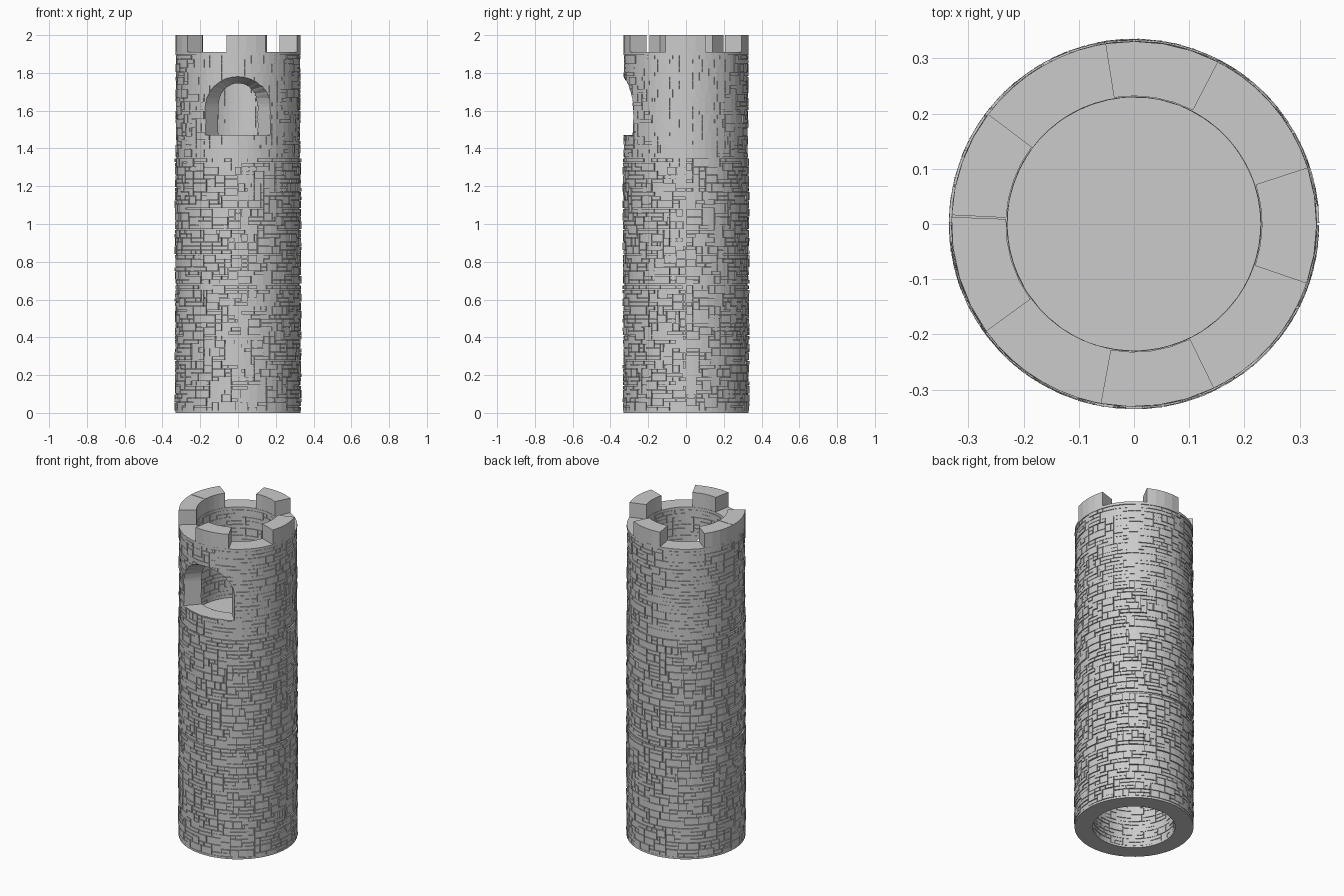
import bpy, bmesh, random
from math import sin, cos, pi, radians, sqrt

if "Cube" in bpy.data.objects:
    bpy.data.objects.remove(bpy.data.objects["Cube"])

random.seed(7)
COLS = 120                      # angular cells around the tower
STEP = 2 * pi / COLS


def finish(bm, name):
    bmesh.ops.recalc_face_normals(bm, faces=bm.faces[:])
    me = bpy.data.meshes.new(name)
    bm.to_mesh(me)
    bm.free()
    ob = bpy.data.objects.new(name, me)
    bpy.context.collection.objects.link(ob)
    return ob


def sector(bm, a0, a1, r0, r1, z0, z1, n, closed=False):
    """Curved block between two angles, or a whole ring when closed."""
    loops = []
    for i in range(n if closed else n + 1):
        a = a0 + (a1 - a0) * i / n
        loops.append([bm.verts.new((r * cos(a), r * sin(a), z))
                      for r, z in ((r0, z0), (r1, z0), (r1, z1), (r0, z1))])
    for i in range(n):
        p, q = loops[i], loops[(i + 1) % len(loops)]
        for k in range(4):
            bm.faces.new((p[k], q[k], q[(k + 1) % 4], p[(k + 1) % 4]))
    if not closed:
        bm.faces.new(loops[0])
        bm.faces.new(loops[-1][::-1])


def ring(name, r0, r1, z0, z1, n=60):
    bm = bmesh.new()
    sector(bm, 0, 2 * pi, r0, r1, z0, z1, n, True)
    return finish(bm, name)


def brick_layout(rows, wmin, wmax):
    """Random stonework: blocks one or two rows tall filling a wrapped grid."""
    used = [[False] * COLS for _ in range(rows)]
    for r in range(rows):
        for c in range(COLS):
            if used[r][c]:
                continue
            want, w = random.randint(wmin, wmax), 0
            while w < want and c + w < COLS and not used[r][c + w]:
                w += 1
            h = 1
            if r + 1 < rows and random.random() < 0.45 and \
                    not any(used[r + 1][c + k] for k in range(w)):
                h = 2
            for j in range(h):
                for k in range(w):
                    used[r + j][c + k] = True
            yield c, w, r, h


# Masonry courses, with the stones near the window kept apart for cutting
walls = {k: bmesh.new() for k in ("outer_stones", "inner_stones", "window_stones")}
for z0, z1, rows, face in ((0.012, 0.675, 30, 0.334), (0.683, 1.348, 30, 0.334),
                           (1.352, 1.894, 24, 0.330)):
    h = (z1 - z0) / rows
    for side in ("outer_stones", "inner_stones"):
        for c, w, r, t in brick_layout(rows, 2, 5 if side == "outer_stones" else 7):
            g = 0.0018
            a0, a1 = c * STEP + g / 0.33, (c + w) * STEP - g / 0.33
            b0, b1 = z0 + r * h + g, z0 + (r + t) * h - g
            mid = (a0 + a1) / 2
            near = abs(mid - 1.5 * pi) < radians(46) and b1 > 1.42 and b0 < 1.83
            bm = walls["window_stones" if near else side]
            if side == "outer_stones":
                rad = (0.315, face + random.uniform(-0.004, 0.002))
            else:
                rad = (0.230 + random.uniform(-0.001, 0.003), 0.243)
            sector(bm, a0, a1, *rad, b0, b1, max(1, w // 2))
stones = {k: finish(bm, k) for k, bm in walls.items()}

# Mortar core and plain courses
core = ring("wall_core", 0.235, 0.325, 0.004, 1.9)
ring("base_course", 0.23, 0.332, 0.0, 0.012)
ring("top_course", 0.23, 0.331, 1.894, 1.91)

# Floors between the storeys
for name, z in (("lower_floor", 0.67), ("upper_floor", 1.345)):
    bm = bmesh.new()
    bmesh.ops.create_cone(bm, cap_ends=True, segments=60, radius1=0.238,
                          radius2=0.238, depth=0.012)
    bmesh.ops.translate(bm, verts=bm.verts[:], vec=(0, 0, z))
    finish(bm, name)

# Battlements: uneven spacing, with a double block on the left
for i, (a, b) in enumerate(((-100.5, -64), (-19, 18), (62.6, 99), (143, 177.2), (177.8, 216))):
    bm = bmesh.new()
    sector(bm, radians(a), radians(b), 0.232, 0.331, 1.905, 2.0, 4)
    finish(bm, f"merlon_{i + 1}")


# Splayed arched window opening
def arch(hw, spring, rise, radius):
    pts = [(hw, 1.47), (-hw, 1.47)]
    pts[1:1] = []
    pts += [(-hw * cos(pi * i / 14), spring + rise * sin(pi * i / 14)) for i in range(15)]
    return [(x, -sqrt(radius ** 2 - x * x), z) for x, z in pts]


outer, inner = arch(0.173, 1.62, 0.16, 0.33), arch(0.103, 1.62, 0.125, 0.23)
bm = bmesh.new()
rims = []
for f in (-0.5, 2.2):
    rims.append([bm.verts.new([q + (p - q) * f for p, q in zip(o, n)])
                 for o, n in zip(outer, inner)])
n = len(outer)
for i in range(n):
    j = (i + 1) % n
    bm.faces.new((rims[0][i], rims[0][j], rims[1][j], rims[1][i]))
bm.faces.new(rims[0])
bm.faces.new(rims[1][::-1])
bmesh.ops.triangulate(bm, faces=bm.faces[:])
cutter = finish(bm, "window_cutter")
cutter.hide_render = True
cutter.hide_viewport = False

for ob in (core, stones["window_stones"]):
    mod = ob.modifiers.new("window", 'BOOLEAN')
    mod.operation = 'DIFFERENCE'
    mod.solver = 'EXACT'
    mod.object = cutter
    bpy.context.view_layer.objects.active = ob
    bpy.ops.object.modifier_apply(modifier=mod.name)
bpy.data.objects.remove(cutter, do_unlink=True)
